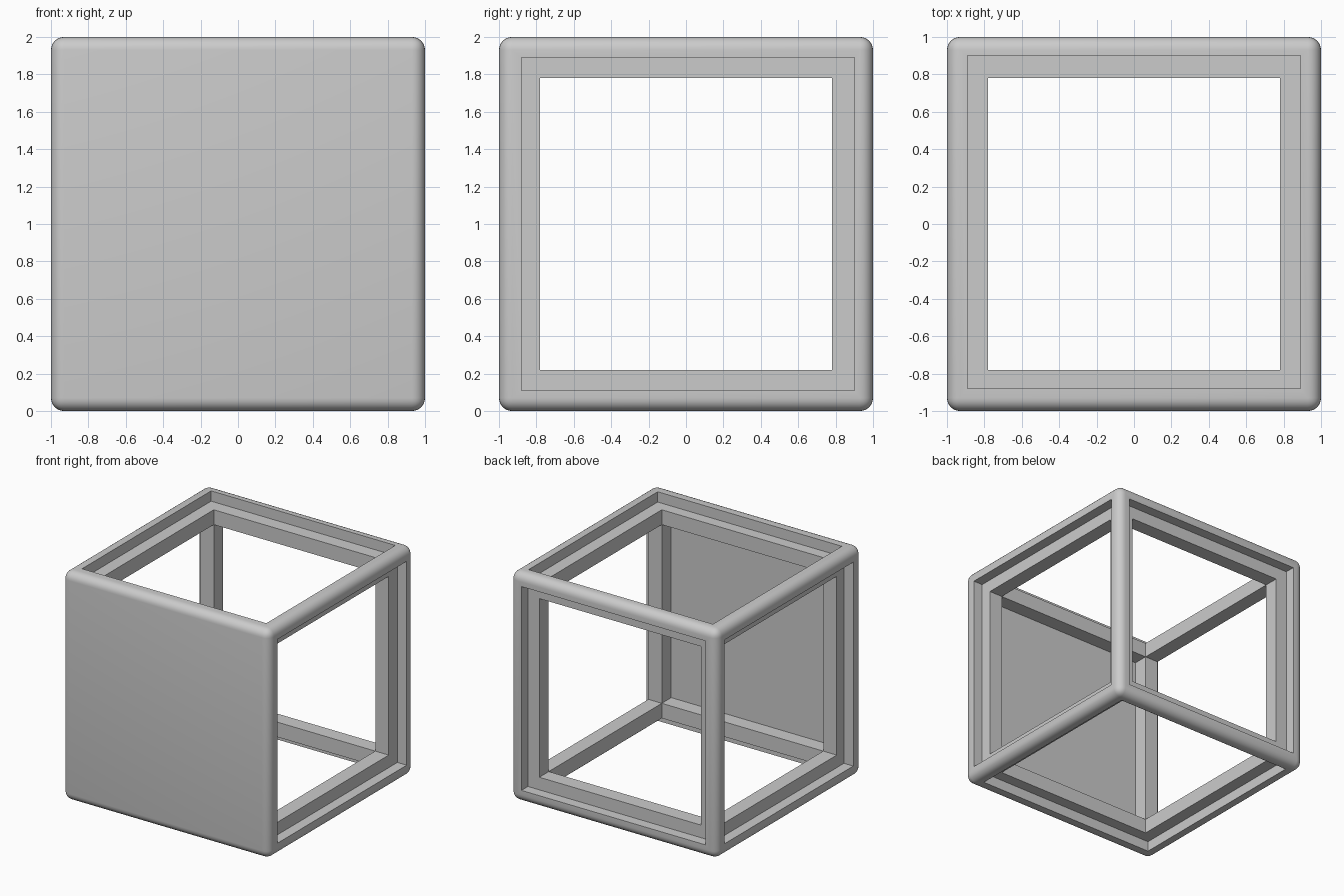
import bpy
from mathutils import Vector

if "Cube" in bpy.data.objects:
    bpy.data.objects.remove(bpy.data.objects["Cube"], do_unlink=True)

OPEN = 0.78    # half width of the window openings
REBATE = 0.89  # half width of the stepped recess around each opening
STEP = 0.91    # distance from centre to the floor of each recess
OUT = 1.2      # cutters reach past the outside

grey = bpy.data.materials.new("plain grey")
grey.use_nodes = True
grey.diffuse_color = (0.6, 0.6, 0.6, 1)
grey.node_tree.nodes["Principled BSDF"].inputs["Base Color"].default_value = (0.6, 0.6, 0.6, 1)


def box(name, low, high):
    low, high = Vector(low), Vector(high)
    bpy.ops.mesh.primitive_cube_add(size=1, location=(low + high) / 2 + Vector((0, 0, 1)))
    obj = bpy.context.object
    obj.name = name
    obj.scale = high - low
    bpy.ops.object.transform_apply(location=True, rotation=False, scale=True)
    return obj


def cut(target, low, high):
    cutter = box("cutter", low, high)
    cutter.hide_render = True
    mod = target.modifiers.new("cut", 'BOOLEAN')
    mod.operation = 'DIFFERENCE'
    mod.solver = 'EXACT'
    mod.object = cutter
    bpy.context.view_layer.objects.active = target
    bpy.ops.object.modifier_apply(modifier=mod.name)
    bpy.data.objects.remove(cutter, do_unlink=True)


# Rounded solid block
frame = box("cube_frame", (-1, -1, -1), (1, 1, 1))
frame.data.materials.append(grey)
bevel = frame.modifiers.new("rounded edges", 'BEVEL')
bevel.width = 0.07
bevel.segments = 6
bpy.ops.object.modifier_apply(modifier=bevel.name)

# Openings through the sides, top and bottom, and from the back to the front panel
cut(frame, (-OUT, -OPEN, -OPEN), (OUT, OPEN, OPEN))
cut(frame, (-OPEN, -OPEN, -OUT), (OPEN, OPEN, OUT))
cut(frame, (-OPEN, -STEP, -OPEN), (OPEN, OUT, OPEN))

# Stepped recess around each opening
for near, far in ((STEP, OUT), (-OUT, -STEP)):
    cut(frame, (near, -0.88, -REBATE), (far, 0.9, REBATE))
    cut(frame, (-REBATE, -0.88, near), (REBATE, 0.9, far))
cut(frame, (-REBATE, STEP, -REBATE), (REBATE, OUT, REBATE))

# Smooth rounded edges, sharp recess corners
bpy.ops.object.select_all(action='DESELECT')
frame.select_set(True)
bpy.context.view_layer.objects.active = frame
bpy.ops.object.shade_smooth_by_angle(angle=0.6)
